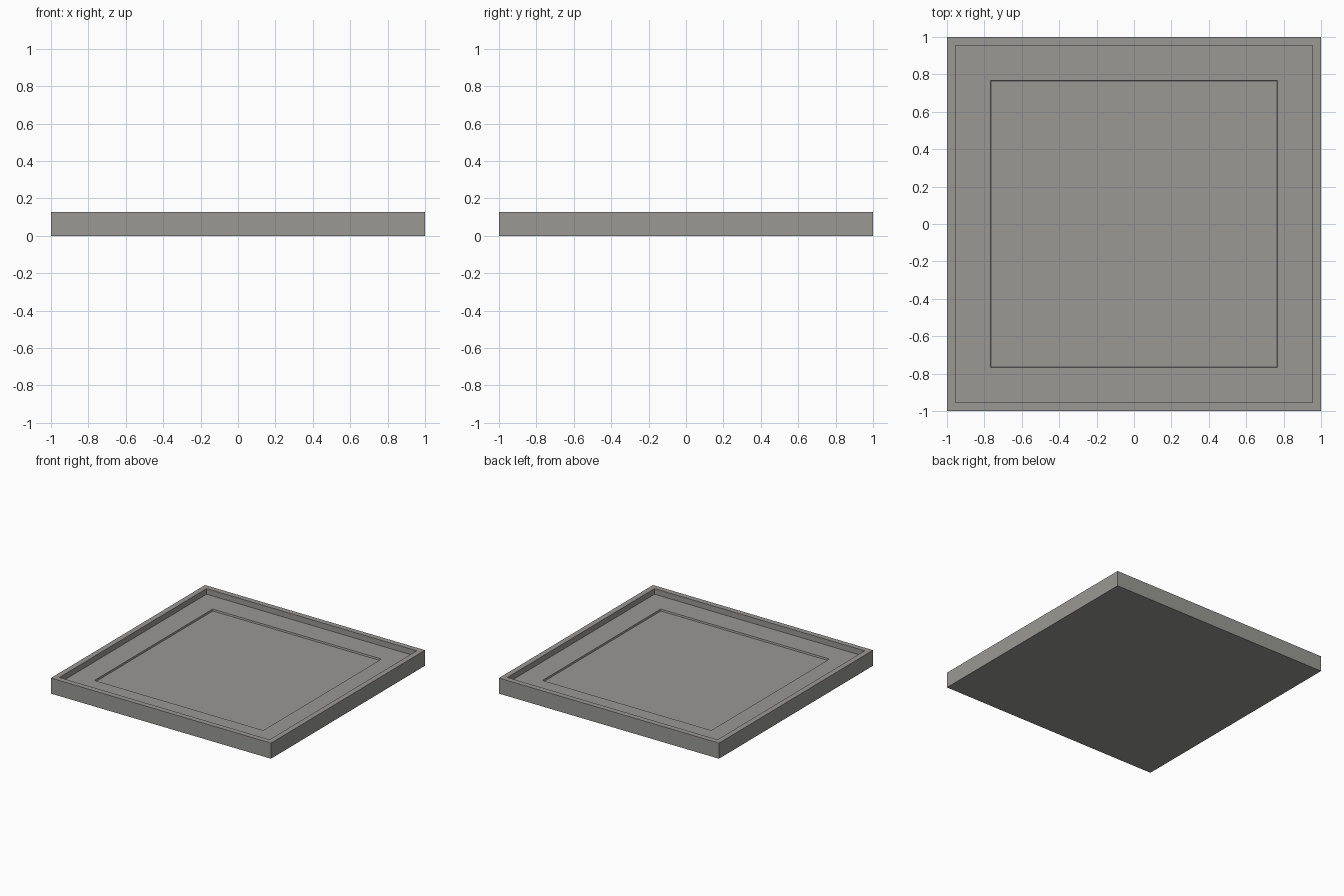
import bpy, bmesh

if "Cube" in bpy.data.objects:
    bpy.data.objects.remove(bpy.data.objects["Cube"])

# Square tray: each ring is (half width, height), from the underside to the sunken panel
RINGS = [
    (1.0, 0.0),      # outer wall
    (1.0, 0.128),
    (0.955, 0.128),  # rim
    (0.955, 0.082),  # inner ledge
    (0.767, 0.082),
    (0.764, 0.068),  # shallow centre recess
]


def square(bm, half, z):
    return [bm.verts.new((x * half, y * half, z))
            for x, y in ((-1, -1), (1, -1), (1, 1), (-1, 1))]


bm = bmesh.new()
loops = [square(bm, h, z) for h, z in RINGS]
for low, high in zip(loops, loops[1:]):
    for i in range(4):
        j = (i + 1) % 4
        bm.faces.new((low[i], low[j], high[j], high[i]))

# Underside and recessed floor
bm.faces.new(loops[0][::-1])
bm.faces.new(loops[-1])
bmesh.ops.recalc_face_normals(bm, faces=bm.faces)

mesh = bpy.data.meshes.new("tray")
bm.to_mesh(mesh)
bm.free()
tray = bpy.data.objects.new("tray", mesh)
bpy.context.collection.objects.link(tray)

# Dark warm grey
grey = bpy.data.materials.new("dark_grey")
grey.diffuse_color = (0.32, 0.315, 0.3, 1)
grey.use_nodes = True
grey.node_tree.nodes["Principled BSDF"].inputs["Base Color"].default_value = grey.diffuse_color
mesh.materials.append(grey)
